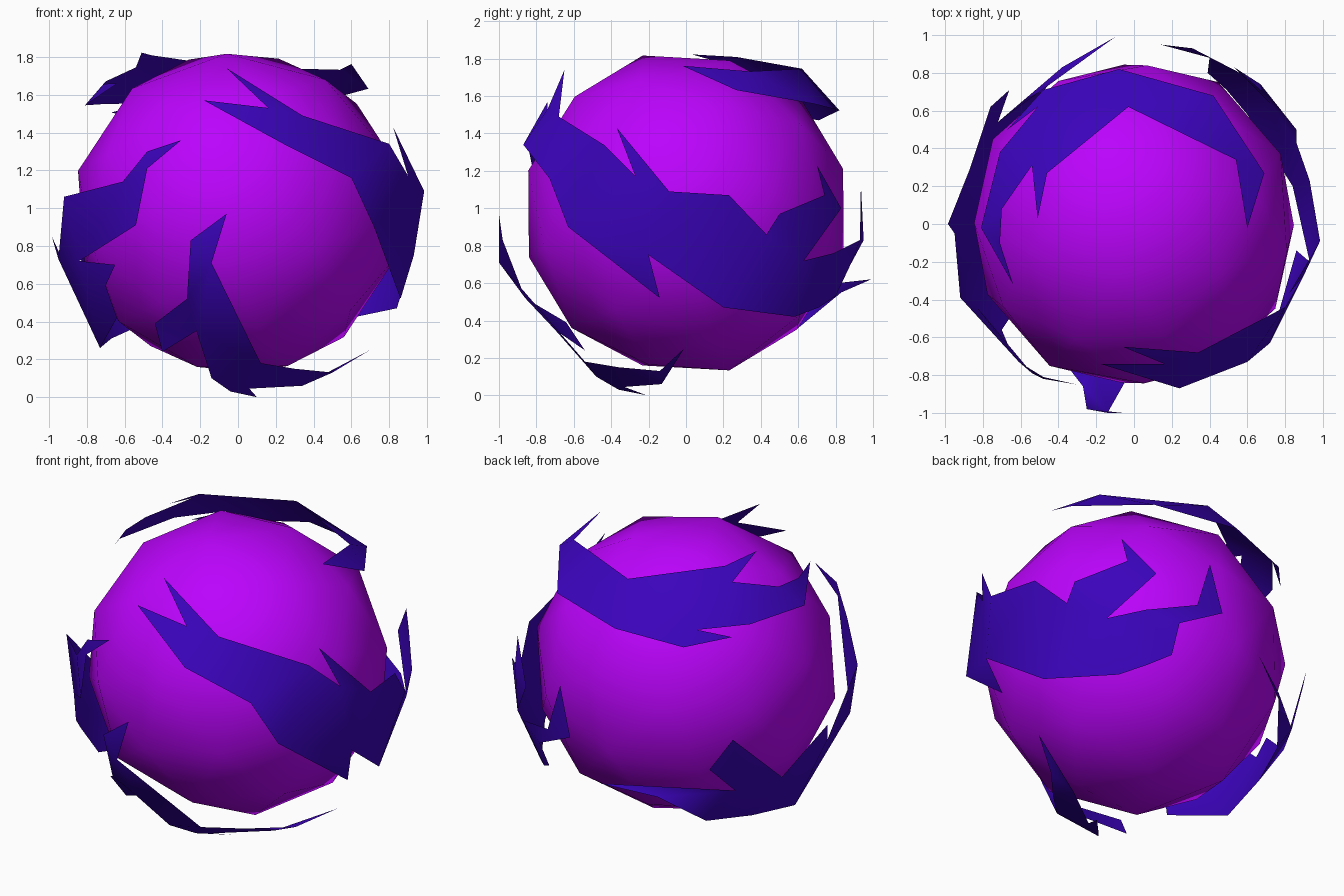
import bpy, bmesh
from math import radians, sqrt, cos, sin
from mathutils import Vector, Matrix
from mathutils.geometry import delaunay_2d_cdt

CENTRE = Vector((0, 0, 0.975))


def material(name, rgb):
    m = bpy.data.materials.new(name)
    m.diffuse_color = (*rgb, 1)
    return m


def add_object(name, bm, mat):
    for f in bm.faces:
        f.smooth = True
    me = bpy.data.meshes.new(name)
    bm.to_mesh(me)
    bm.free()
    me.materials.append(mat)
    ob = bpy.data.objects.new(name, me)
    bpy.context.collection.objects.link(ob)
    return ob


def shell_patch(name, outline, mat):
    """Fill a jagged outline lying on the outer shell, via a stereographic map."""
    pts = [Vector(p) - CENTRE for p in outline]
    dirs = [p.normalized() for p in pts]
    c = sum(dirs, Vector()).normalized()
    a = c.orthogonal().normalized()
    b = c.cross(a)
    flat = [Vector((d.dot(a), d.dot(b))) / (1 + d.dot(c)) for d in dirs]
    n = len(flat)
    area = sum(flat[i].x * flat[(i + 1) % n].y - flat[(i + 1) % n].x * flat[i].y
               for i in range(n))
    loop = list(range(n)) if area > 0 else list(range(n))[::-1]
    vs, _, faces, orig, _, _ = delaunay_2d_cdt(flat, [], [loop], 1, 1e-5)
    bm = bmesh.new()
    verts = []
    for v, o in zip(vs, orig):
        if o:
            p = pts[o[0]]
        else:
            s = v.length_squared
            p = (a * 2 * v.x + b * 2 * v.y + c * (1 - s)) / (1 + s) * 0.97
        verts.append(bm.verts.new(p + CENTRE))
    for f in faces:
        bm.faces.new([verts[i] for i in f])
    return add_object(name, bm, mat)


magenta = material("magenta", (0.5, 0.001, 0.98))
indigo = material("indigo", (0.044, 0.001, 0.5))

# Inner low-poly ball, its pole turned to the front right
pole = Vector((0.855, -0.513, -0.08)).normalized()
e1 = Vector((-0.06, -0.23, 0.97))
e1 = (e1 - pole * e1.dot(pole)).normalized()
e2 = pole.cross(e1)
ax = e1 * cos(radians(20)) + e2 * sin(radians(20))
turn = Matrix((ax, pole.cross(ax), pole)).transposed().to_4x4()
bm = bmesh.new()
bmesh.ops.create_icosphere(bm, subdivisions=2, radius=0.875,
                           matrix=Matrix.Translation(CENTRE) @ turn)
add_object("inner_ball", bm, magenta)

# Upper shard, curving round the back of the top (height follows from the shell)
upper = [(0.60, -0.02), (0.69, 0.27), (0.42, 0.68), (-0.08, 0.82), (-0.48, 0.71),
         (-0.67, 0.50), (-0.51, 0.62), (-0.71, 0.38), (-0.81, -0.02), (-0.64, -0.32),
         (-0.71, -0.10), (-0.70, 0.08), (-0.54, 0.31), (-0.51, 0.03), (-0.46, 0.27),
         (-0.03, 0.62), (0.54, 0.34)]
shell_patch("upper_shard",
            [(x, y, CENTRE.z + sqrt(0.98 - x * x - y * y)) for x, y in upper], indigo)

# Right shard, from the front round the right side to the back
shell_patch("right_shard", [
    (-0.06, -0.65, 1.74), (0.34, -0.68, 1.49), (0.80, -0.44, 1.34), (0.90, -0.27, 1.17),
    (0.82, -0.37, 1.43), (0.985, -0.09, 1.09), (0.93, 0.23, 1.07), (0.86, 0.43, 0.86),
    (0.86, 0.50, 0.97), (0.67, 0.74, 1.07), (0.68, 0.70, 1.23), (0.53, 0.83, 1.00),
    (0.73, 0.63, 0.72), (0.58, 0.79, 0.76), (0.31, 0.93, 0.83), (0.22, 0.935, 1.13),
    (0.14, 0.95, 0.83), (0.40, 0.88, 0.70), (0.39, 0.80, 0.53), (0.49, 0.71, 0.47),
    (0.60, 0.58, 0.42), (0.84, 0.20, 0.47), (0.93, -0.20, 0.75), (0.86, -0.14, 0.52),
    (0.72, -0.63, 0.90), (0.60, -0.73, 1.16), (0.24, -0.87, 1.34), (-0.18, -0.74, 1.57),
    (0.16, -0.74, 1.53),
], indigo)

# Left shard, from the front round the left side to the back
shell_patch("left_shard", [
    (-0.30, -0.85, 1.36), (-0.48, -0.81, 1.30), (-0.61, -0.73, 1.14), (-0.92, -0.39, 1.06),
    (-0.95, -0.05, 0.73), (-0.985, 0.00, 0.85), (-0.87, 0.29, 0.60), (-0.76, 0.62, 0.93),
    (-0.66, 0.71, 0.75), (-0.72, 0.54, 0.57), (-0.10, 0.99, 0.62), (-0.38, 0.83, 0.55),
    (-0.56, 0.60, 0.36), (-0.67, 0.30, 0.31), (-0.73, -0.04, 0.26), (-0.64, -0.47, 0.42),
    (-0.70, -0.56, 0.59), (-0.65, -0.68, 0.70), (-0.84, -0.43, 0.72), (-0.54, -0.79, 0.91),
    (-0.48, -0.82, 1.21),
], indigo)

# Lower shard, from the front down underneath the ball
shell_patch("lower_shard", [
    (-0.06, -1.00, 0.97), (-0.25, -0.98, 0.83), (-0.27, -0.86, 0.52), (-0.44, -0.64, 0.39),
    (-0.40, -0.54, 0.24), (-0.22, -0.70, 0.35), (-0.14, -0.48, 0.10), (-0.04, -0.36, 0.03),
    (0.10, -0.21, 0.00), (0.06, -0.33, 0.045), (0.34, -0.13, 0.06), (0.70, -0.01, 0.25),
    (0.50, -0.14, 0.13), (0.30, -0.36, 0.15), (0.12, -0.54, 0.18), (-0.14, -1.00, 0.71),
], indigo)
